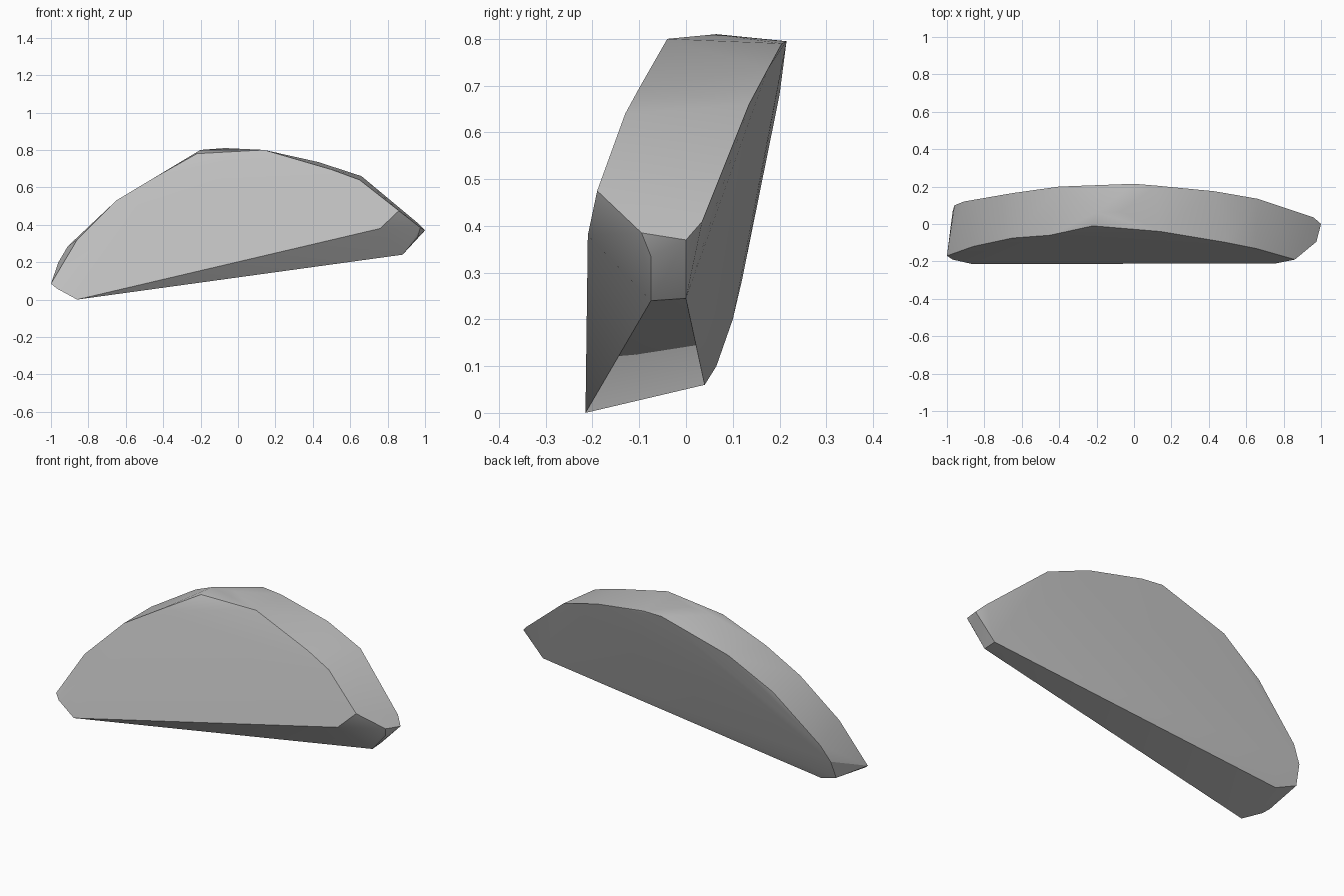
import bpy
import bmesh

# Chipped stone slab: one convex block wrapped around its corner points
front_rim = [
    (-0.86, -0.215, 0.0), (0.76, -0.21, 0.38), (0.86, -0.19, 0.475),
    (0.65, -0.13, 0.64), (0.5, -0.10, 0.695), (0.14, -0.04, 0.80),
    (-0.22, -0.01, 0.78), (-0.45, -0.06, 0.65), (-0.65, -0.075, 0.53),
    (-0.86, -0.12, 0.32), (-1.0, -0.17, 0.085), (-0.97, -0.19, 0.06),
]
back_rim = [
    (-0.86, 0.04, 0.06), (-0.97, 0.065, 0.10), (-0.96, 0.10, 0.20),
    (-0.91, 0.12, 0.285), (-0.65, 0.165, 0.53), (-0.4, 0.20, 0.68),
    (0.0, 0.215, 0.795), (0.12, 0.205, 0.79), (0.43, 0.175, 0.735),
    (0.66, 0.135, 0.66), (0.96, 0.035, 0.41),
]
ridge = [(-0.2, 0.06, 0.80), (-0.07, 0.065, 0.81)]
right_tip = [
    (1.0, 0.0, 0.37), (0.975, -0.095, 0.385), (0.96, -0.075, 0.335),
    (0.88, -0.075, 0.24), (0.88, 0.0, 0.245),
]

bm = bmesh.new()
for p in front_rim + back_rim + ridge + right_tip:
    bm.verts.new(p)
hull = bmesh.ops.convex_hull(bm, input=bm.verts[:])
loose = {g for g in hull["geom_interior"] + hull["geom_unused"]
         if isinstance(g, bmesh.types.BMVert)}
bmesh.ops.delete(bm, geom=list(loose), context='VERTS')
bmesh.ops.recalc_face_normals(bm, faces=bm.faces[:])

mesh = bpy.data.meshes.new("stone_slab")
bm.to_mesh(mesh)
bm.free()
slab = bpy.data.objects.new("stone_slab", mesh)
bpy.context.collection.objects.link(slab)

# Plain grey stone
grey = bpy.data.materials.new("stone_grey")
grey.diffuse_color = (0.52, 0.52, 0.52, 1.0)
mesh.materials.append(grey)

# Soft facets with crisp outer edges
bpy.context.view_layer.objects.active = slab
slab.select_set(True)
bpy.ops.object.shade_smooth_by_angle(angle=0.52)
